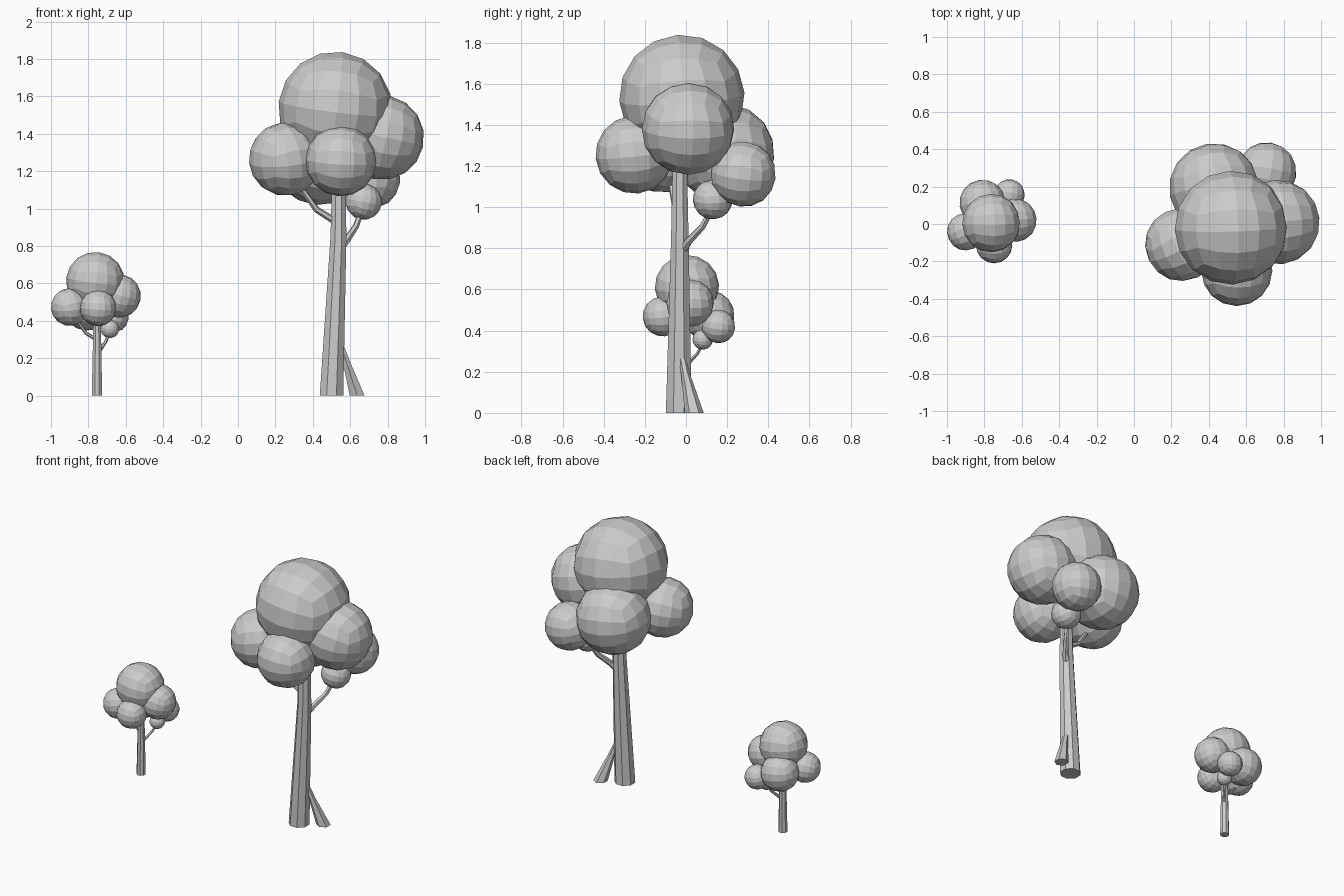
import bpy, bmesh, math
from mathutils import Vector, Matrix, Euler

if "Cube" in bpy.data.objects:
    bpy.data.objects.remove(bpy.data.objects["Cube"])


def finish(bm, name):
    bmesh.ops.recalc_face_normals(bm, faces=bm.faces)
    me = bpy.data.meshes.new(name)
    bm.to_mesh(me)
    bm.free()
    ob = bpy.data.objects.new(name, me)
    bpy.context.collection.objects.link(ob)
    return ob


def leaf_ball(name, centre, r, rot):
    """Faceted ball made from a cube with a 4 x 4 grid per side."""
    bm = bmesh.new()
    bmesh.ops.create_cube(bm, size=2)
    bmesh.ops.subdivide_edges(bm, edges=bm.edges[:], cuts=3, use_grid_fill=True)
    turn = Euler([math.radians(a) for a in rot]).to_matrix()
    for v in bm.verts:
        v.co = Vector([math.tan(c * math.pi / 4) for c in v.co])
        v.co = turn @ (v.co.normalized() * r) + centre
    finish(bm, name)


def limb(name, points, radii, sides, level=False):
    """Tapered tube along points; level keeps every ring horizontal."""
    bm = bmesh.new()
    pts = [Vector(p) for p in points]
    rings = []
    for i, (p, r) in enumerate(zip(pts, radii)):
        d = pts[min(i + 1, len(pts) - 1)] - pts[max(i - 1, 0)]
        q = Matrix.Identity(3) if level else d.to_track_quat('Z', 'Y').to_matrix()
        ring = []
        for k in range(sides):
            a = 2 * math.pi * (k + 0.5) / sides
            ring.append(bm.verts.new(p + q @ Vector((r * math.cos(a), r * math.sin(a), 0))))
        rings.append(ring)
    for a, b in zip(rings, rings[1:]):
        for k in range(sides):
            n = (k + 1) % sides
            bm.faces.new((a[k], a[n], b[n], b[k]))
    bm.faces.new(rings[0])
    bm.faces.new(rings[-1])
    finish(bm, name)


# Foliage: position, radius, tilt
BALLS = [
    ("top", (0.52, -0.02, 1.535), 0.305, (4, 7, 2)),
    ("right", (0.77, 0.01, 1.38), 0.226, (0, 12, 6)),
    ("left", (0.255, -0.11, 1.265), 0.197, (8, -10, 25)),
    ("front", (0.55, -0.25, 1.255), 0.19, (6, 3, 0)),
    ("back_left", (0.43, 0.19, 1.26), 0.243, (-6, 5, 10)),
    ("back_right", (0.71, 0.278, 1.16), 0.16, (-8, 8, -10)),
    ("small", (0.672, 0.13, 1.037), 0.097, (5, 10, 20)),
]
# Branches: path points and radii
BRANCHES = [
    ("right_branch", [(0.545, -0.02, 0.78), (0.58, 0.01, 0.83), (0.63, 0.08, 0.905),
                      (0.665, 0.13, 1.0)], (0.021, 0.02, 0.017, 0.014)),
    ("left_branch", [(0.54, -0.03, 0.92), (0.42, -0.05, 0.995), (0.345, -0.07, 1.1),
                     (0.28, -0.1, 1.22)], (0.02, 0.017, 0.015, 0.012)),
]


def crown(prefix, s, shift):
    shift = Vector(shift)
    for part, c, r, rot in BALLS:
        leaf_ball(f"{prefix}_foliage_{part}", Vector(c) * s + shift, r * s, rot)
    for part, pts, radii in BRANCHES:
        limb(f"{prefix}_{part}", [Vector(p) * s + shift for p in pts],
             [r * s for r in radii], 6)


# Large tree
crown("large_tree", 1, (0, 0, 0))
limb("large_tree_trunk", [(0.5, -0.035, 0), (0.537, -0.03, 0.85), (0.54, -0.03, 1.3)],
     (0.068, 0.046, 0.036), 8, level=True)
limb("large_tree_root", [(0.637, 0.04, 0), (0.58, 0.0, 0.18), (0.53, -0.03, 0.33)],
     (0.046, 0.023, 0.014), 6, level=True)

# Small tree
crown("small_tree", 0.513, (-1.03, 0.015, -0.175))
limb("small_tree_trunk", [(-0.754, 0, 0), (-0.753, 0, 0.48)], (0.03, 0.02), 8, level=True)
